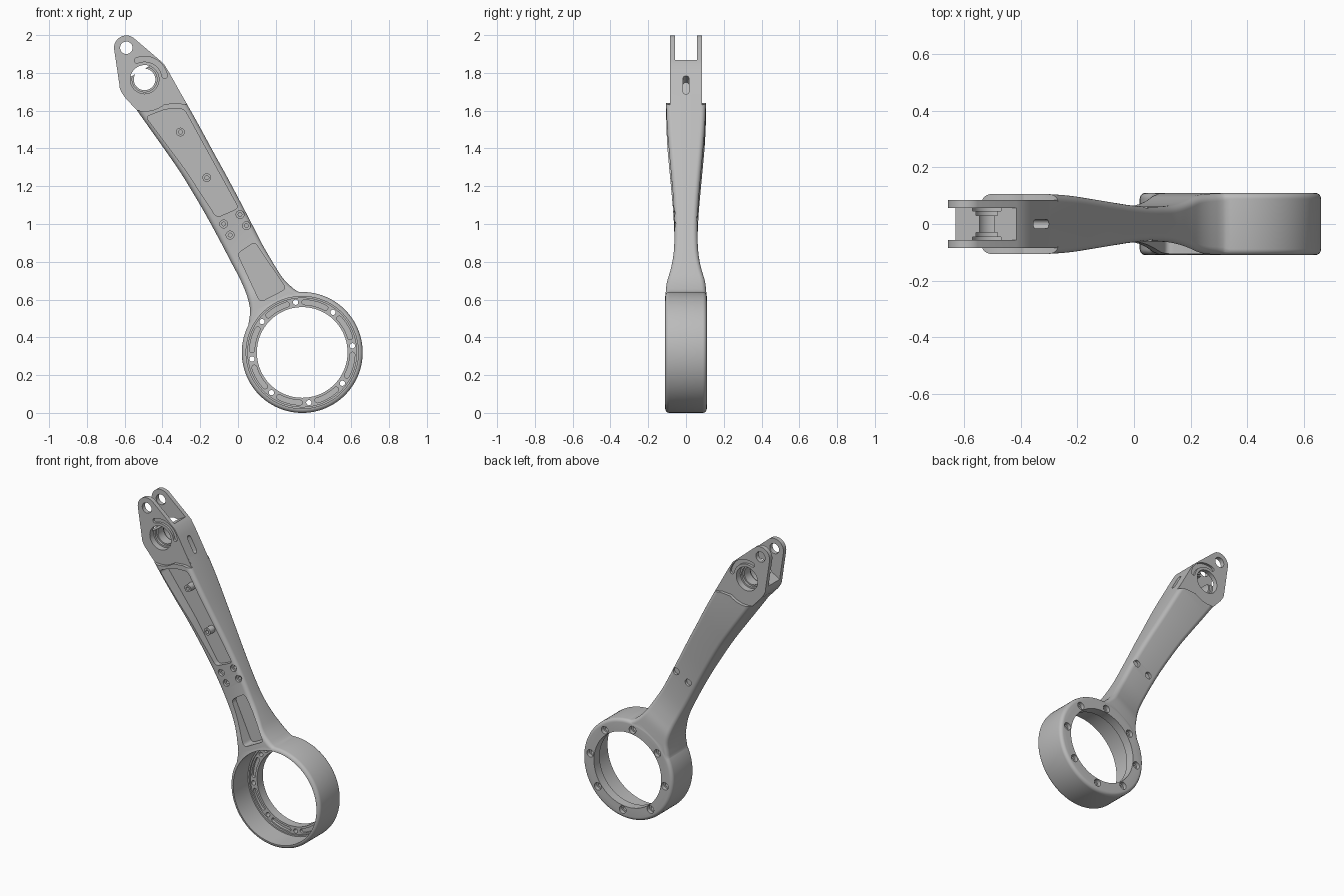
import bpy, bmesh, math
from mathutils import Matrix, Vector

if "Cube" in bpy.data.objects:
    bpy.data.objects.remove(bpy.data.objects["Cube"])

metal = bpy.data.materials.new("grey metal")
metal.use_nodes = True
GREY = (0.5, 0.5, 0.5, 1)
metal.diffuse_color = GREY
metal.node_tree.nodes["Principled BSDF"].inputs["Base Color"].default_value = GREY

# Working frame: ring centre at the origin, arm running up z, x across the arm
BORE, PIN, RING = 1.669, 1.8625, 0.32


def finish(name, bm):
    bmesh.ops.recalc_face_normals(bm, faces=bm.faces)
    mesh = bpy.data.meshes.new(name)
    bm.to_mesh(mesh)
    bm.free()
    mesh.materials.append(metal)
    ob = bpy.data.objects.new(name, mesh)
    bpy.context.collection.objects.link(ob)
    return ob


def loft(name, rings):
    bm = bmesh.new()
    loops = [[bm.verts.new(p) for p in ring] for ring in rings]
    for a, b in zip(loops, loops[1:]):
        for i in range(len(a)):
            j = (i + 1) % len(a)
            bm.faces.new((a[i], a[j], b[j], b[i]))
    bm.faces.new(loops[0])
    bm.faces.new(loops[-1])
    return finish(name, bm)


def prism(name, pts, y0, y1):
    return loft(name, [[(x, y, z) for x, z in pts] for y in (y0, y1)])


def arc(x, z, r, a0, a1, n):
    angles = [math.radians(a0 + (a1 - a0) * i / n) for i in range(n + 1)]
    return [(x + r * math.cos(a), z + r * math.sin(a)) for a in angles]


def disc(name, x, z, r, y0, y1, n=32):
    return prism(name, arc(x, z, r, 0, 360, n)[:-1], y0, y1)


def arc_slot(name, z, r, w, a0, a1, y0, y1):
    ends = [arc(0, z, r, a, a, 1)[0] for a in (a0, a1)]
    pts = arc(0, z, r + w, a0, a1, 16)
    pts += arc(*ends[1], w, a1, a1 + 180, 8)[1:-1]
    pts += arc(0, z, r - w, a1, a0, 16)
    pts += arc(*ends[0], w, a0 + 180, a0 + 360, 8)[1:-1]
    return prism(name, pts, y0, y1)


def rounded(pts, r):
    out = []
    for i, p in enumerate(pts):
        p = Vector(p)
        a = p + (Vector(pts[i - 1]) - p).normalized() * r
        b = p + (Vector(pts[(i + 1) % len(pts)]) - p).normalized() * r
        for k in range(7):
            t = k / 6
            out.append(tuple(a * (1 - t) ** 2 + p * 2 * t * (1 - t) + b * t * t))
    return out


def combine(target, tool, operation="DIFFERENCE"):
    mod = target.modifiers.new("combine", "BOOLEAN")
    mod.operation, mod.solver, mod.object = operation, "EXACT", tool
    bpy.context.view_layer.objects.active = target
    bpy.ops.object.modifier_apply(modifier=mod.name)
    bpy.data.objects.remove(tool)


def spline(rows, steps):
    out = []
    for i in range(len(rows) - 1):
        p = [Vector(rows[max(0, min(len(rows) - 1, i + k))]) for k in (-1, 0, 1, 2)]
        for s in range(steps):
            t = s / steps
            out.append(p[1] + ((p[2] - p[0]) * t
                       + (2 * p[0] - 5 * p[1] + 4 * p[2] - p[3]) * t * t
                       + (3 * (p[1] - p[2]) + p[3] - p[0]) * t ** 3) / 2)
    return out + [Vector(rows[-1])]


# Arm: rounded sections (height, left edge, right edge, half thickness)
sections = [(.2, -.23, .23, .108), (.28, -.165, .15, .108), (.33, -.128, .124, .106),
            (.39, -.107, .108, .1), (.45, -.096, .104, .085), (.52, -.09, .103, .071),
            (.6, -.087, .103, .063), (.72, -.082, .109, .061), (.86, -.078, .115, .066),
            (1, -.078, .12, .076), (1.15, -.082, .123, .088), (1.3, -.094, .127, .099),
            (1.45, -.108, .129, .105), (1.6, -.122, .129, .106)]


def section(z, left, right, half, r=.026):
    pts = []
    for cx, cy, a in ((right - r, half - r, 0), (left + r, half - r, 90),
                      (left + r, r - half, 180), (right - r, r - half, 270)):
        pts += arc(cx, cy, r, a, a + 90, 6)
    return [(x, y, z) for x, y in pts]


body = loft("lever_arm", [section(*row) for row in spline(sections, 4)])

# Step down from the thick arm to the fork
step = arc(0, BORE, .168, 215, 279, 16) + [(.089, 1.473), (.14, 1.43), (.3, 1.43), (.3, 1.9), (-.3, 1.9), (-.3, 1.57)]
for side in (-1, 1):
    combine(body, prism("step_cutter", step, side * .08, side * .2))

# Fork with a rounded tip
fork = arc(0, PIN, .065, 22, 158, 20) + [(-.13, 1.71), (-.137, 1.695), (-.14, 1.675), (-.138, 1.64), (-.118, 1.55),
       (-.09, 1.46), (.09, 1.42), (.128, 1.44), (.131, 1.64), (.129, 1.69), (.12, 1.718)]
combine(body, prism("fork", fork, -.085, .085), "UNION")

# Ring shell with rounded rims
rim = arc(RING - .022, .088, .022, 90, 0, 6) + arc(RING - .022, -.088, .022, 0, -90, 6)
ring = loft("ring", [[(x, y, z) for x, z in arc(0, 0, r, 0, 360, 96)[:-1]] for r, y in rim])
combine(body, ring, "UNION")

cutters = [
    # Ring cup, shallow seat and through opening
    disc("cup", 0, 0, .297, -.2, .04, 96),
    disc("cup_seat", 0, 0, .288, 0, .052, 96),
    disc("ring_opening", 0, 0, .24, -.2, .2, 96),
    # Arm pockets
    prism("upper_pocket", rounded([(-.093, 1.495), (.02, 1.476), (.103, 1.43), (.09, .83), (-.035, .845),
                                   (-.052, 1.15)], .025), -.2, -.03),
    prism("lower_pocket", rounded([(-.035, .625), (.075, .632), (.095, .335), (-.06, .342)], .025), -.2, -.025),
    # Fork gap and holes
    prism("fork_gap", [(-.3, 1.718), (.3, 1.718), (.3, 2), (-.3, 2)], -.057, .057),
    disc("pin_hole", 0, PIN, .033, -.2, .2),
    disc("bore", 0, BORE, .057, -.2, .2, 48),
]
for side in (-1, 1):
    cutters.append(disc("bore_seat", 0, BORE, .076, side * .045, side * .2, 48))
    cutters.append(disc("bore_groove", 0, BORE, .066, side * .03, side * .1, 48))
    cutters.append(arc_slot("arc_groove", BORE, .108, .014, -20, 82, side * .07, side * .2))

# Bolt holes and relief slots around the ring flange
for k in range(8):
    a = 45 * k - 22.5
    x, z = arc(0, 0, .268, a, a, 1)[0]
    cutters.append(disc("bolt_hole", x, z, .014, 0, .2, 20))
    cutters.append(disc("bolt_seat", x, z, .024, .085, .2, 24))
    cutters.append(arc_slot("relief", 0, .266, .013, a + 10, a + 35, 0, .07))

# Screw holes through the middle of the arm
for x in (-.02, .08):
    for z in (.729, .797):
        cutters.append(disc("screw_seat", x, z, .021, -.2, -.045, 24))
        cutters.append(disc("screw_hole", x, z, .01, -.1, 0, 16))
    cutters.append(disc("back_seat", x, .763, .022, .045, .2, 24))

# Oval slot in the flank
flank = arc(0, 1.6, .016, 0, 180, 8) + arc(0, 1.52, .016, 180, 360, 8)
cutters.append(loft("flank_slot", [[(x, y, z) for y, z in flank] for x in (.06, .2)]))
for tool in cutters:
    combine(body, tool)

# Threaded posts standing in the upper pocket
for z in (1.054, 1.333):
    combine(body, disc("post", .025, z, .023, -.078, -.01, 24), "UNION")
    combine(body, disc("post_hole", .025, z, .011, -.2, -.04, 16))

# Lean the arm and set it on the ground
body.data.transform(Matrix.Translation((.34, 0, RING)) @ Matrix.Rotation(math.radians(-30), 4, "Y"))
bpy.ops.object.select_all(action="DESELECT")
body.select_set(True)
bpy.context.view_layer.objects.active = body
bpy.ops.object.shade_smooth_by_angle(angle=math.radians(30))
